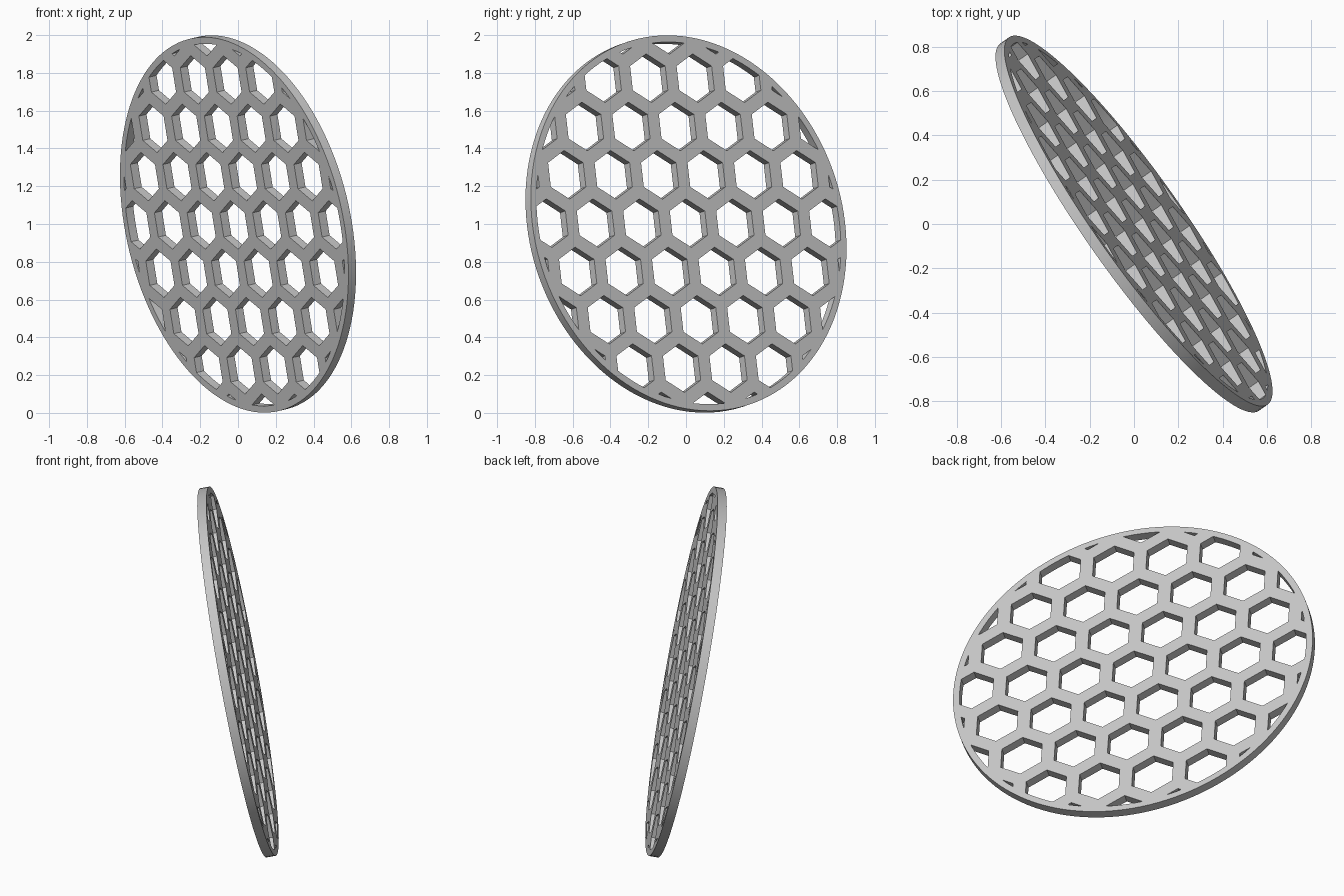
import bpy
import math
from mathutils import Matrix, Vector

if "Cube" in bpy.data.objects:
    bpy.data.objects.remove(bpy.data.objects["Cube"])

RADIUS, INNER, THICK = 1.013, 0.977, 0.05   # disc size, inside of rim, thickness
PITCH, HOLE = 0.301, 0.227                  # hole spacing, hole width across flats


def prism(name, sides, radius, depth, location=(0, 0, 0), turn=0):
    bpy.ops.mesh.primitive_cylinder_add(vertices=sides, radius=radius, depth=depth,
                                        location=location, rotation=(0, 0, turn))
    obj = bpy.context.object
    obj.name = name
    return obj


def boolean(target, tool, operation):
    mod = target.modifiers.new("cut", "BOOLEAN")
    mod.operation, mod.solver, mod.object = operation, "EXACT", tool
    bpy.context.view_layer.objects.active = target
    bpy.ops.object.modifier_apply(modifier=mod.name)
    bpy.data.objects.remove(tool)


# Honeycomb of hexagonal cutters with a point upwards
cutters = []
for row in range(-4, 5):
    for col in range(-4, 5):
        x = (col + 0.5 * (row % 2)) * PITCH
        y = row * PITCH * math.sqrt(3) / 2
        if math.hypot(x, y) < INNER + HOLE / 2:
            cutters.append(prism("hole_cutter", 6, HOLE / math.sqrt(3), 0.3, (x, y, 0)))
bpy.ops.object.select_all(action="DESELECT")
for obj in cutters:
    obj.select_set(True)
bpy.context.view_layer.objects.active = cutters[0]
bpy.ops.object.join()
holes = bpy.context.object
holes.hide_render = True
bpy.ops.object.transform_apply(location=True, rotation=True, scale=True)

# Keep the holes inside the rim, then cut them from the disc
boolean(holes, prism("rim_limit", 128, INNER, 0.2), "INTERSECT")
disc = prism("honeycomb_disc", 128, RADIUS, THICK)
boolean(disc, holes, "DIFFERENCE")

# Tilt the disc: rows of holes stay level, the face looks along the normal
normal = Vector((0.802, 0.565, 0.193)).normalized()
across = Vector((0, 0, 1)).cross(normal).normalized()
upward = normal.cross(across)
tilt = Matrix((across, upward, normal)).transposed().to_4x4()
disc.data.transform(Matrix.Translation((0, 0, 1)) @ tilt)

# Plain grey
grey = bpy.data.materials.new("light grey")
grey.use_nodes = True
colour = (0.57, 0.57, 0.57, 1)
grey.diffuse_color = colour
grey.node_tree.nodes["Principled BSDF"].inputs["Base Color"].default_value = colour
disc.data.materials.clear()
disc.data.materials.append(grey)

bpy.ops.object.select_all(action="DESELECT")
disc.select_set(True)
bpy.context.view_layer.objects.active = disc
bpy.ops.object.shade_smooth_by_angle(angle=math.radians(30))
